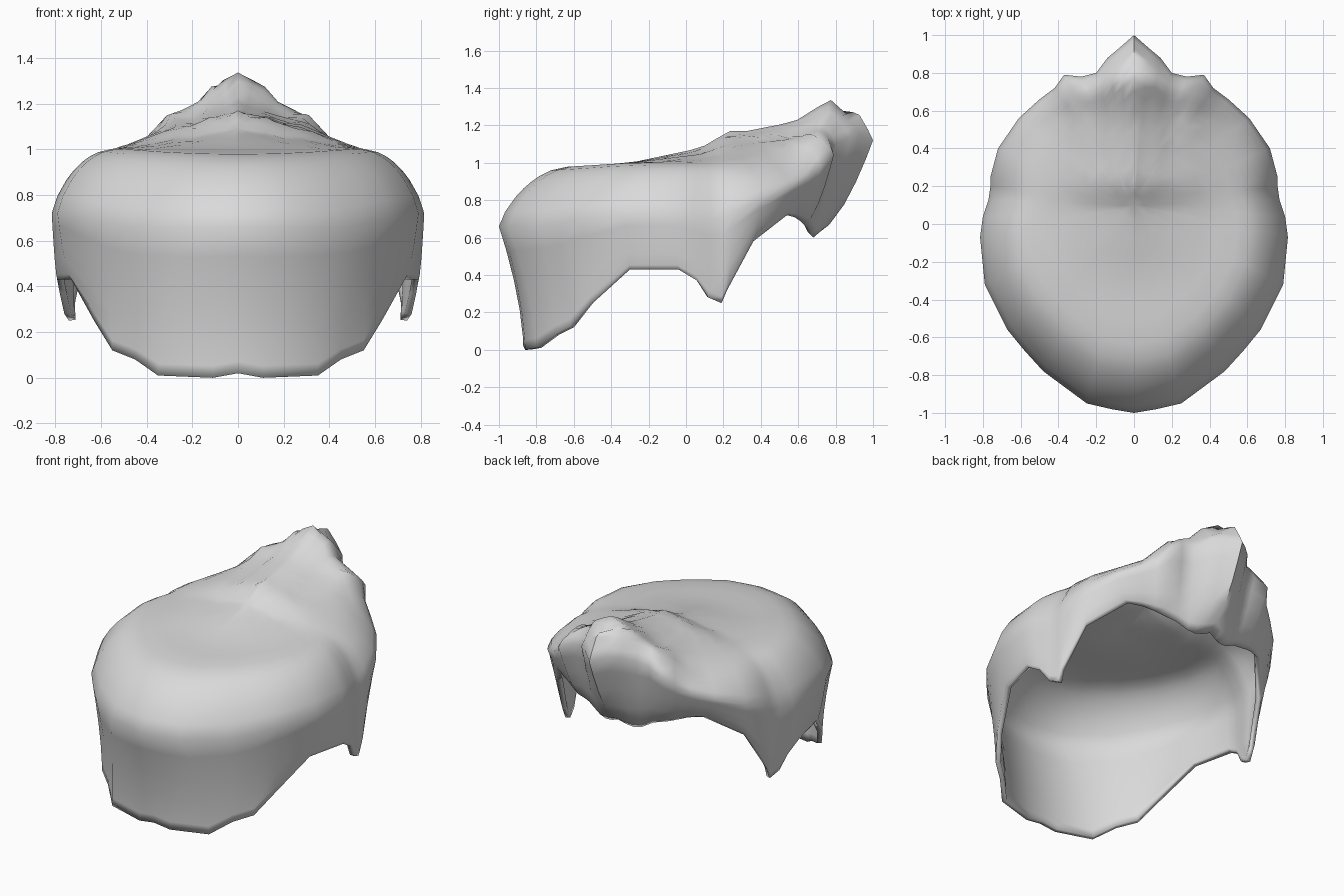
import bpy, bmesh, math
from mathutils import Vector

default_cube = bpy.data.objects.get("Cube")
if default_cube:
    bpy.data.objects.remove(default_cube, do_unlink=True)

hair_grey = bpy.data.materials.new("hair_grey")
hair_grey.use_nodes = True
colour = (0.7, 0.7, 0.7, 1)
hair_grey.diffuse_color = colour
hair_grey.node_tree.nodes["Principled BSDF"].inputs["Base Color"].default_value = colour

# Half outline, nape to quiff: hem point and widest point of each column
HEM = [(0, -.87, .02), (.11, -.86, 0), (.35, -.8, .01), (.45, -.7, .08), (.55, -.62, .12),
       (.63, -.51, .25), (.73, -.3, .43), (.79, -.04, .43), (.78, .06, .37),
       (.76, .12, .28), (.74, .19, .25), (.74, .22, .32), (.67, .36, .58),
       (.5, .54, .72), (.42, .58, .71), (.36, .61, .69), (.3, .63, .67),
       (.22, .65, .65), (.15, .67, .61), (.1, .68, .6), (.05, .69, .61), (0, .7, .63)]
BELLY = [(0, -1, .66), (.12, -.98, .66), (.25, -.95, .66), (.48, -.78, .66), (.58, -.67, .68),
         (.67, -.56, .7), (.79, -.32, .72), (.815, -.07, .72), (.8, .04, .7),
         (.77, .13, .7), (.76, .2, .7), (.76, .25, .74), (.72, .4, .8),
         (.61, .56, .87), (.5, .66, .92), (.42, .72, .97), (.37, .79, 1.04),
         (.28, .78, 1.08), (.2, .8, 1.1), (.14, .88, 1.14), (.08, .93, 1.15), (0, 1, 1.12)]
# Height of the central ridge along y, and how it steps down in locks along x
RIDGE = [(-1, .95), (-.7, .975), (-.3, 1), (.08, 1.08), (.23, 1.17), (.3, 1.165),
         (.58, 1.22), (.77, 1.34), (.86, 1.26), (.92, 1.29), (1, 1.22)]
LOCKS = [(0, 1), (.11, .83), (.14, .82), (.2, .6), (.3, .58), (.34, .38),
         (.4, .3), (.46, .16), (.58, 0)]
CROWN = Vector((0, .1, 0))


def lookup(table, v):
    """Straight-line interpolation in a list of pairs."""
    for (a, fa), (b, fb) in zip(table, table[1:]):
        if v <= b:
            return fa + (fb - fa) * (v - a) / (b - a)
    return table[-1][1]


def top_height(x, y):
    """Flat dome at the nape, rising to a stepped crest at the quiff."""
    ridge = lookup(RIDGE, y)
    base = min(1, ridge)
    return base + (ridge - base) * lookup(LOCKS, abs(x))


def column(hem, belly):
    """Points of one strip from the hem up to just short of the crown."""
    hem, belly = Vector(hem), Vector(belly)
    # The nape flares, the sides and quiff bulge; the quiff crests quickly
    flare = 1.6 if belly.y < -.5 else .6
    span = .15 if belly.y > .7 else .33
    points = []
    for w in (0, .08, .3, .55, .8):
        p = hem.lerp(belly, w ** flare)
        p.z = hem.z + (belly.z - hem.z) * w
        points.append(p)
    for t in (0, .03, .08, .12, .16, .2, .25, .33, .45, .55, .65, .75, .85, .93):
        p = belly.lerp(CROWN, t)
        u = min(1, t / span)
        rise = (1 - (1 - u) ** 2) ** .75
        p.z = belly.z + (top_height(p.x, p.y) - belly.z) * rise
        points.append(p)
    return points


# Hair shell: mirrored columns skinned around the head
half = [column(h, b) for h, b in zip(HEM, BELLY)]
mirrored = [[Vector((-p.x, p.y, p.z)) for p in col] for col in half[-2:0:-1]]
bm = bmesh.new()
grid = [[bm.verts.new(p) for p in col] for col in half + mirrored]
crown = bm.verts.new((0, CROWN.y, top_height(0, CROWN.y)))
for a, b in zip(grid, grid[1:] + grid[:1]):
    for j in range(len(a) - 1):
        bm.faces.new((a[j], b[j], b[j + 1], a[j + 1]))
    bm.faces.new((a[-1], b[-1], crown))
mesh = bpy.data.meshes.new("hair_shell")
bm.to_mesh(mesh)
bm.free()
mesh.materials.append(hair_grey)
shell = bpy.data.objects.new("hair_shell", mesh)
bpy.context.collection.objects.link(shell)

# Soft shading that keeps the hem crisp, and a thin wall
bpy.ops.object.select_all(action='DESELECT')
shell.select_set(True)
bpy.context.view_layer.objects.active = shell
bpy.ops.object.shade_smooth_by_angle(angle=math.radians(60))
thick = shell.modifiers.new("thickness", 'SOLIDIFY')
thick.thickness = .03
thick.offset = -1
